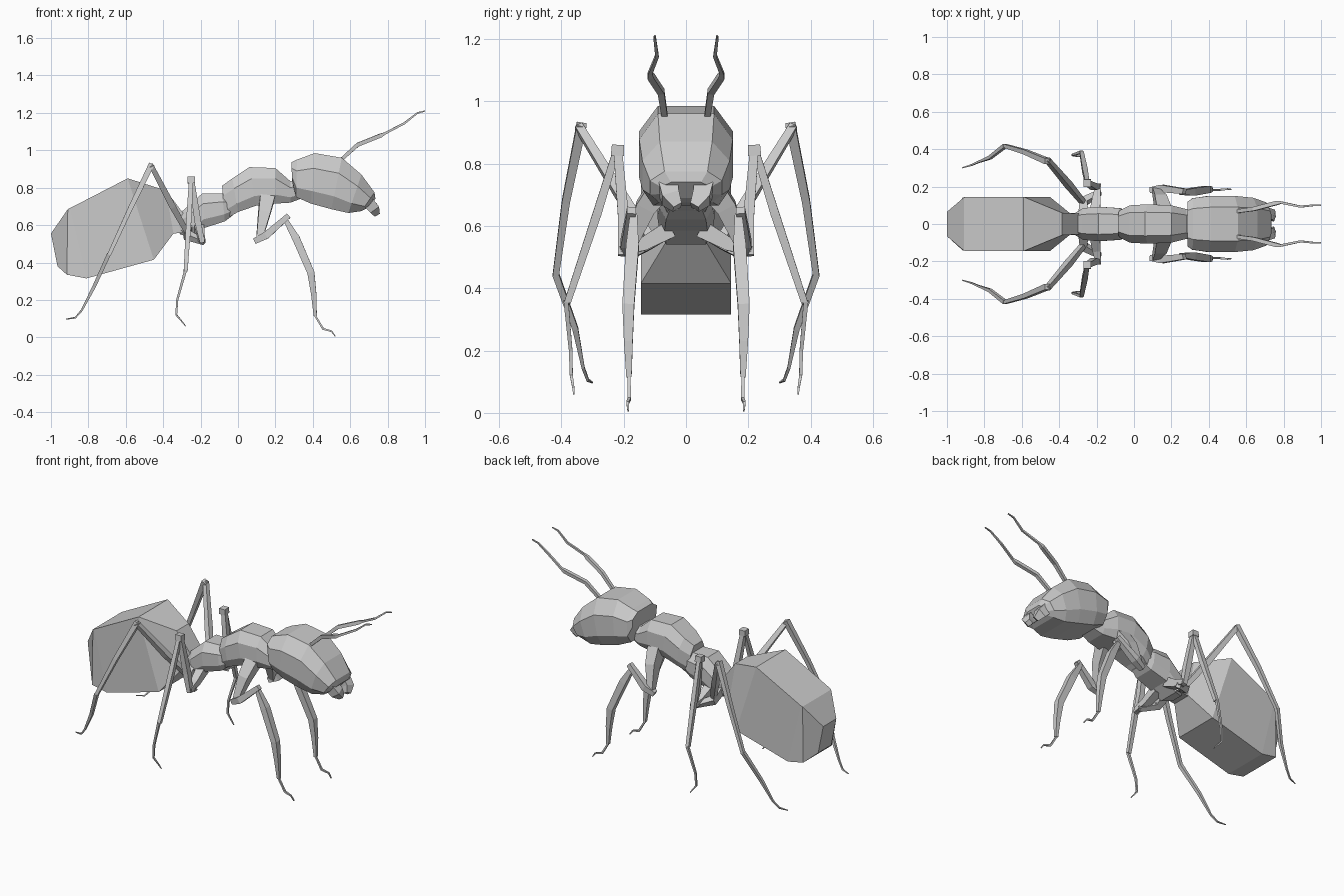
import bpy, bmesh
from mathutils import Vector, Quaternion
from math import pi


def finish(name, rings, mirror=False):
    """Skin a list of point rings into a closed, flat-shaded object."""
    bm = bmesh.new()
    loops = [[bm.verts.new(p) for p in r] for r in rings]
    n = len(loops[0])
    for a, b in zip(loops, loops[1:]):
        for i in range(n):
            j = (i + 1) % n
            bm.faces.new((a[i], a[j], b[j], b[i]))
    bm.faces.new(loops[0][::-1])
    bm.faces.new(loops[-1])
    bmesh.ops.recalc_face_normals(bm, faces=bm.faces)
    me = bpy.data.meshes.new(name)
    bm.to_mesh(me)
    bm.free()
    ob = bpy.data.objects.new(name, me)
    bpy.context.collection.objects.link(ob)
    if mirror:
        m = ob.modifiers.new("mirror", 'MIRROR')
        m.use_axis = (False, True, False)
        m.use_mirror_merge = False
    return ob


def loft(name, half, stations):
    """Stations: top x, top z, bottom x, bottom z, half width."""
    prof = half + [(-u, v) for u, v in reversed(half)]
    rings = []
    for tx, tz, bx, bz, w in stations:
        rings.append([(bx + (tx - bx) * v, u * w, bz + (tz - bz) * v) for u, v in prof])
    return finish(name, rings)


def limb(name, pts, sides=4):
    """Tapered angular tube, mirrored to both sides. Points: x, y, z, radius."""
    P = [Vector(p[:3]) for p in pts]
    rings = []
    for i, p in enumerate(P):
        d0 = (P[i] - P[i - 1]).normalized() if i else (P[1] - P[0]).normalized()
        d1 = (P[i + 1] - P[i]).normalized() if i < len(P) - 1 else d0
        t = d0 + d1
        t = t.normalized() if t.length > 0.7 else d1
        if i == 0:
            ref = Vector((0, 1, 0)) if abs(t.y) < 0.8 else Vector((1, 0, 0))
            side = (ref - t * ref.dot(t)).normalized()
        else:
            side = (side - t * side.dot(t)).normalized()
        r = pts[i][3]
        rings.append([p + (Quaternion(t, 2 * pi * (k + .5) / sides) @ side) * r
                      for k in range(sides)])
    return finish(name, rings, True)


BOX = [(1, 0), (1, 1)]
OCT = [(.75, 0), (1, .25), (1, .7), (.6, 1)]

# Abdomen with narrow waist
loft("abdomen", BOX, [
    (-1.0, .555, -.965, .38, .065), (-.91, .685, -.915, .335, .142),
    (-.90, .69, -.81, .315, .145), (-.59, .85, -.45, .415, .145),
    (-.385, .785, -.345, .555, .06), (-.29, .66, -.29, .56, .055)])

# Thorax, rear and front lobes
loft("rear_thorax", OCT, [
    (-.34, .64, -.31, .55, .05), (-.28, .69, -.25, .54, .085),
    (-.19, .77, -.18, .585, .092), (-.085, .77, -.07, .62, .085),
    (-.05, .75, -.03, .65, .07)])
loft("front_thorax", OCT, [
    (-.085, .81, -.07, .63, .07), (-.03, .85, .0, .67, .1),
    (.06, .91, .10, .705, .105), (.20, .905, .20, .715, .1),
    (.28, .835, .28, .72, .08), (.38, .85, .36, .75, .06)])

# Head and cheeks
loft("head", OCT, [
    (.285, .935, .29, .83, .12), (.315, .95, .31, .75, .138),
    (.41, .985, .39, .715, .15), (.555, .96, .50, .685, .15),
    (.66, .87, .59, .665, .14), (.73, .775, .66, .675, .115),
    (.735, .74, .69, .69, .08)])

# Mandibles
limb("mandibles", [(.68, .06, .74, .045), (.725, .05, .69, .04), (.74, .028, .66, .022)])

# Antennae
limb("antennae", [
    (.53, .065, .93, .013), (.64, .08, 1.03, .015), (.765, .113, 1.08, .015),
    (.785, .115, 1.09, .009), (.89, .093, 1.145, .008),
    (.96, .10, 1.2, .006), (1.0, .10, 1.21, .004)])

# Front legs
limb("front_coxae", [(.155, .07, .74, .055), (.14, .13, .66, .045), (.115, .18, .53, .024)])
limb("front_femurs", [(.09, .18, .515, .022), (.15, .19, .545, .028), (.27, .175, .65, .02)])
limb("front_shins", [
    (.25, .168, .635, .016), (.31, .172, .53, .029), (.39, .185, .345, .027),
    (.405, .185, .23, .02), (.413, .183, .115, .012)])
limb("front_feet", [
    (.41, .183, .12, .007), (.455, .182, .045, .008), (.50, .187, .033, .006),
    (.52, .185, .006, .004)])

# Middle legs
limb("middle_coxae", [(-.21, .05, .59, .04), (-.2, .14, .54, .03), (-.19, .21, .52, .02)])
limb("middle_femurs", [(-.19, .205, .505, .018), (-.215, .20, .62, .025), (-.25, .22, .855, .019)])
limb("middle_knees", [(-.25, .22, .825, .03), (-.25, .218, .86, .028)])
limb("middle_shins", [
    (-.25, .22, .85, .016), (-.262, .285, .64, .02), (-.28, .38, .355, .015)])
limb("middle_feet", [
    (-.28, .385, .36, .011), (-.325, .37, .2, .008), (-.33, .368, .12, .007),
    (-.30, .362, .085, .005), (-.28, .36, .06, .003)])

# Rear legs
limb("rear_coxae", [(-.27, .04, .60, .04), (-.27, .12, .545, .03), (-.18, .17, .51, .018)])
limb("rear_femurs", [(-.26, .10, .54, .018), (-.35, .21, .70, .024), (-.465, .345, .92, .018)])
limb("rear_shins", [
    (-.462, .335, .925, .022), (-.58, .385, .68, .018), (-.69, .418, .44, .014)])
limb("rear_feet", [
    (-.69, .418, .445, .015), (-.77, .355, .27, .013), (-.835, .33, .145, .007),
    (-.87, .315, .105, .006), (-.92, .30, .097, .003)])
